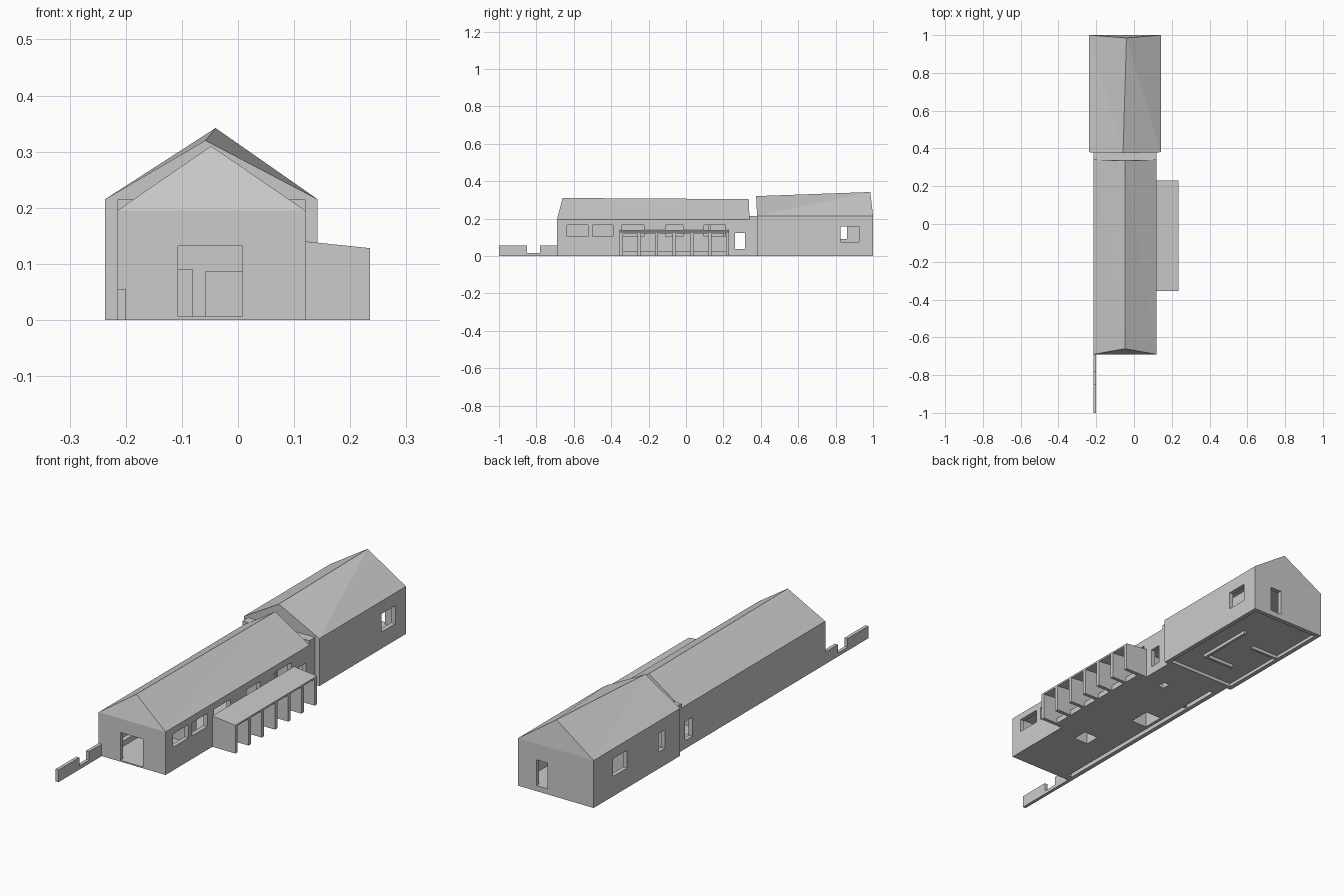
import bpy, bmesh

if "Cube" in bpy.data.objects:
    bpy.data.objects.remove(bpy.data.objects["Cube"])


def mesh_object(name, verts, faces):
    me = bpy.data.meshes.new(name)
    bm = bmesh.new()
    vs = [bm.verts.new(v) for v in verts]
    for f in faces:
        bm.faces.new([vs[i] for i in f])
    bmesh.ops.recalc_face_normals(bm, faces=bm.faces)
    bm.to_mesh(me)
    bm.free()
    ob = bpy.data.objects.new(name, me)
    bpy.context.collection.objects.link(ob)
    return ob


def prism(name, profile, y0, y1):
    """Extrude an x-z profile along y."""
    n = len(profile)
    verts = [(x, y, z) for y in (y0, y1) for x, z in profile]
    faces = [tuple(range(n)), tuple(range(n, 2 * n))]
    faces += [(i, (i + 1) % n, n + (i + 1) % n, n + i) for i in range(n)]
    return mesh_object(name, verts, faces)


def box(name, x0, x1, y0, y1, z0, z1):
    return prism(name, [(x0, z0), (x1, z0), (x1, z1), (x0, z1)], y0, y1)


def carve(ob, boxes):
    """Cut a set of boxes out of an object."""
    for b in boxes:
        cutter = box("cutter", *b)
        cutter.hide_render = True
        mod = ob.modifiers.new("cut", 'BOOLEAN')
        mod.object, mod.operation, mod.solver = cutter, 'DIFFERENCE', 'EXACT'
        bpy.context.view_layer.objects.active = ob
        bpy.ops.object.modifier_apply(modifier=mod.name)
        bpy.data.objects.remove(cutter)


def roof(name, x0, x1, y0, y1, eave, front, back):
    """Closed ridge roof; front and back are the ridge ends."""
    verts = [(x0, y0, eave), (x1, y0, eave), (x1, y1, eave), (x0, y1, eave), front, back]
    faces = [(0, 1, 2, 3), (0, 1, 4), (2, 3, 5), (1, 2, 5), (1, 5, 4), (3, 0, 4), (3, 4, 5)]
    return mesh_object(name, verts, faces)


def open_unit(name, x0, x1, y0, y1, h):
    """Furniture box left open underneath."""
    ob = box(name, x0, x1, y0, y1, 0, h)
    bm = bmesh.new()
    bm.from_mesh(ob.data)
    low = [f for f in bm.faces if f.calc_center_median().z < 1e-5]
    bmesh.ops.delete(bm, geom=low, context='FACES_ONLY')
    bm.to_mesh(ob.data)
    bm.free()


T = 0.02  # wall thickness

# Long front wing: walls, with openings on the front, right and left
ax0, ax1, ay0, ay1 = -0.215, 0.12, -0.69, 0.34
walls = box("front_wing_walls", ax0, ax1, ay0, ay1, 0, 0.195)
carve(walls, [(ax0 + T, ax1 - T, ay0 + T, ay1 - T, -0.1, 0.3),
              (-0.107, 0.008, ay0 - 0.02, ay0 + 0.04, 0.006, 0.132)])
right_windows = [(-0.635, -0.525), (-0.50, -0.39), (-0.345, -0.225), (-0.11, -0.015), (0.095, 0.21)]
carve(walls, [(ax1 - 0.04, ax1 + 0.02, a, b, 0.105, 0.165) for a, b in right_windows])
carve(walls, [(x - 0.03, x + 0.03, 0.262, 0.315, 0.037, 0.123) for x in (ax0, ax1)])
roof("front_wing_roof", ax0, ax1, ay0, ay1, 0.195, (-0.048, -0.66, 0.31), (-0.048, 0.335, 0.304))

# Front wing floor with furniture units standing in it
units = [("counter", -0.058, 0.015, -0.39, -0.32, 0.087),
         ("island", -0.16, -0.08, -0.11, -0.01, 0.09),
         ("stove", 0.0, 0.03, 0.20, 0.24, 0.12),
         ("long_bench", ax0 + T, ax0 + 2 * T, -0.66, 0.31, 0.03)]
floor = box("front_wing_floor", ax0 + T, ax1 - T, ay0 + T, ay1 - T, 0, 0.006)
carve(floor, [(u[1], u[2], u[3], u[4], -0.05, 0.05) for u in units])
for u in units:
    open_unit(*u)
box("front_wing_partition", ax0 + T, ax1 - T, 0.12, 0.132, 0.006, 0.195)

# Link between both wings
box("link", ax0, ax1, ay1, 0.38, 0, 0.215)

# Rear wing: walls, roof, raised floor, partitions
bx0, bx1, by0, by1 = -0.237, 0.142, 0.38, 1.0
walls = box("rear_wing_walls", bx0, bx1, by0, by1, 0, 0.215)
carve(walls, [(bx0 + T, bx1 - T, by0 + T, by1 - T, -0.1, 0.3),
              (bx1 - 0.04, bx1 + 0.02, 0.825, 0.925, 0.075, 0.157),
              (bx0 - 0.02, bx0 + 0.04, 0.76, 0.86, 0.09, 0.17),
              (bx0 - 0.02, bx0 + 0.04, 0.49, 0.535, 0.075, 0.16),
              (-0.006, 0.05, by1 - 0.04, by1 + 0.02, 0.025, 0.142)])
roof("rear_wing_roof", bx0, bx1, by0, by1, 0.215, (-0.058, 0.375, 0.32), (-0.04, 0.985, 0.342))
box("rear_wing_floor", bx0 + T, bx1 - T, by0 + T, by1 - T, 0.015, 0.025)
for i, p in enumerate([(0.025, 0.037, 0.52, 0.80), (bx0 + T, -0.08, 0.71, 0.722),
                       (-0.12, 0.025, 0.525, 0.537)]):
    box(f"rear_wing_partition_{i}", *p, 0, 0.215)

# Side veranda: sloping roof, seven fins, low plinth in each bay
vx, vy0, vy1, n, w = 0.235, -0.355, 0.23, 7, 0.017
prism("veranda_roof", [(ax1, 0.131), (vx, 0.12), (vx, 0.128), (ax1, 0.14)], vy0, vy1)
step = (vy1 - vy0 - w) / (n - 1)
for i in range(n):
    y = vy0 + i * step
    prism(f"veranda_fin_{i}", [(ax1, 0), (vx, 0), (vx, 0.12), (ax1, 0.131)], y, y + w)
    if i < n - 1:
        box(f"veranda_plinth_{i}", ax1, ax1 + 0.04, y + w, y + step, 0, 0.025)

# Garden wall with a low gap
prism_y = [(-1, 0), (-0.69, 0), (-0.69, 0.055), (-0.78, 0.055), (-0.78, 0.016),
           (-0.85, 0.016), (-0.85, 0.055), (-1, 0.055)]
m = len(prism_y)
mesh_object("garden_wall", [(x, y, z) for x in (-0.215, -0.20) for y, z in prism_y],
            [tuple(range(m)), tuple(range(m, 2 * m))]
            + [(i, (i + 1) % m, m + (i + 1) % m, m + i) for i in range(m)])
